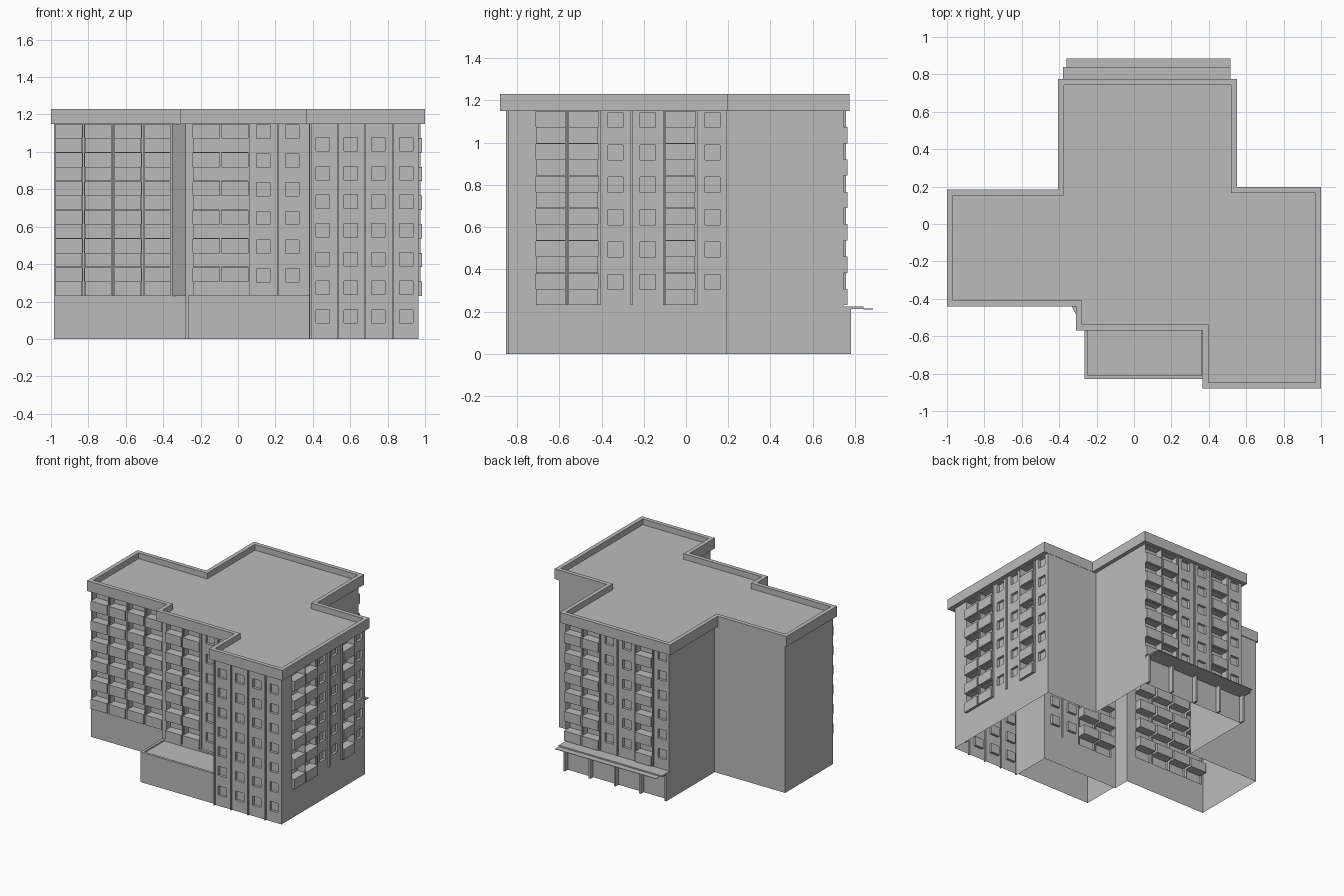
import bpy
import bmesh
from mathutils import Vector

cube = bpy.data.objects.get("Cube")
if cube:
    bpy.data.objects.remove(cube, do_unlink=True)

concrete = bpy.data.materials.new("concrete_grey")
concrete.use_nodes = True
GREY = (0.5, 0.5, 0.5, 1)
concrete.diffuse_color = GREY
concrete.node_tree.nodes["Principled BSDF"].inputs["Base Color"].default_value = GREY

BASE, EAVE, TOP, STOREY = 0.23, 1.15, 1.23, 0.1533
UP = Vector((0, 0, 1))


def finish(name, bm):
    bmesh.ops.remove_doubles(bm, verts=bm.verts, dist=0.0001)
    mesh = bpy.data.meshes.new(name)
    bm.to_mesh(mesh)
    bm.free()
    mesh.materials.append(concrete)
    obj = bpy.data.objects.new(name, mesh)
    bpy.context.collection.objects.link(obj)
    return obj


def prism(name, points, z0, z1, rim=0, drop=0, closed=True):
    """Extruded outline, optionally with a raised rim round a sunken top."""
    bm = bmesh.new()
    low = [bm.verts.new((x, y, z0)) for x, y in points]
    high = [bm.verts.new((x, y, z1)) for x, y in points]
    n = len(points)
    for i in range(n):
        j = (i + 1) % n
        bm.faces.new((low[i], low[j], high[j], high[i]))
    if closed:
        bm.faces.new(low[::-1])
    roof = bm.faces.new(high)
    bm.normal_update()
    if rim:
        bmesh.ops.inset_region(bm, faces=[roof], thickness=rim, use_even_offset=True)
        ext = bmesh.ops.extrude_face_region(bm, geom=[roof])
        moved = [g for g in ext["geom"] if isinstance(g, bmesh.types.BMVert)]
        bmesh.ops.translate(bm, verts=moved, vec=(0, 0, -drop))
        if roof.is_valid:
            bmesh.ops.delete(bm, geom=[roof], context="FACES_ONLY")
    return finish(name, bm)


def box(name, x0, x1, y0, y1, z0, z1):
    return prism(name, [(x0, y0), (x1, y0), (x1, y1), (x0, y1)], z0, z1)


def wall(name, start, end, features=()):
    """Wall sheet with rectangles (u0, u1, z0, z1, depth) sunk or raised."""
    a, b = Vector((*start, 0)), Vector((*end, 0))
    along = (b - a).normalized()
    out = along.cross(UP)
    length = (b - a).length
    us = sorted({0, round(length, 4)} | {round(u, 4) for f in features for u in f[:2]})
    zs = sorted({0, EAVE} | {round(z, 4) for f in features for z in f[2:4]})
    bm = bmesh.new()

    def face(corners):
        bm.faces.new([bm.verts.new(a + along * u + UP * z + out * d) for u, z, d in corners])

    def rect(u0, u1, z0, z1):
        return [(u0, z0), (u1, z0), (u1, z1), (u0, z1)]

    for u0, u1 in zip(us, us[1:]):
        for z0, z1 in zip(zs, zs[1:]):
            u, z = (u0 + u1) / 2, (z0 + z1) / 2
            if not any(f[0] < u < f[1] and f[2] < z < f[3] for f in features):
                face([(*c, 0) for c in rect(u0, u1, z0, z1)])
    for *bounds, depth in features:
        corners = rect(*bounds)
        face([(*c, -depth) for c in corners])
        for i, c in enumerate(corners):
            d = corners[(i + 1) % 4]
            face([(*c, 0), (*d, 0), (*d, -depth), (*c, -depth)])
    return finish(name, bm)


def windows(u, first, rows):
    h = 0.036
    return [(u - h, u + h, first + k * STOREY - h, first + k * STOREY + h, 0.02)
            for k in range(rows)]


def balconies(u):
    result, h = [], 0.07
    for k in range(6):
        z = BASE + k * STOREY
        result.append((u - h, u + h, z, z + 0.077, -0.02))
        result.append((u - h, u + h, z + 0.077, z + 0.15, 0.05))
    return result


def strips(positions, z0=BASE):
    return [(u - 0.005, u + 0.005, z0, EAVE, -0.012) for u in positions]


def bays(first, kinds, pitch=0.153):
    """Row of upper-floor bays: b = balcony, w = window."""
    result = strips([first + (i + 0.5) * pitch for i in range(len(kinds) - 1)])
    for i, kind in enumerate(kinds):
        u = first + i * pitch
        result += balconies(u) if kind == "b" else windows(u, BASE + 0.11, 6)
    return result


# Walls, counterclockwise from the front of the west wing
tower = strips([0.008, 0.153, 0.3, 0.448], 0)
for i in range(4):
    tower += windows(0.073 + i * 0.149, 0.12, 7)

outline = [
    ("west_wing_front", (-0.985, -0.41), bays(0.08, "bbbb", 0.158)),
    ("centre_step", (-0.28, -0.41), ()),
    ("centre_front", (-0.28, -0.54), bays(0.11, "bbww")),
    ("tower_step", (0.38, -0.54), ()),
    ("tower_front", (0.38, -0.84), tower),
    ("east_side", (0.965, -0.84), bays(0.2, "bbwwbw")),
    ("east_wing_back", (0.965, 0.195), ()),
    ("back_wing_east", (0.52, 0.195), ()),
    ("back_wing_end", (0.52, 0.745), bays(0.07, "bbwwbw")),
    ("back_wing_west", (-0.375, 0.745), ()),
    ("west_wing_back", (-0.375, 0.18), ()),
    ("west_side", (-0.985, 0.18), ()),
]
for i, (name, start, features) in enumerate(outline):
    wall(name, start, outline[(i + 1) % len(outline)][1], features)

# Slanted pier in the corner between west wing and centre
prism("corner_pier", [(-0.35, -0.41), (-0.28, -0.54), (-0.28, -0.41)], BASE, EAVE)

# Overhanging roof with parapet
prism("roof", [(-1, -0.44), (-0.31, -0.44), (-0.31, -0.57), (0.365, -0.57),
               (0.365, -0.88), (1, -0.88), (1, 0.197), (0.55, 0.197),
               (0.55, 0.775), (-0.405, 0.775), (-0.405, 0.185), (-1, 0.185)],
      EAVE, TOP, rim=0.032, drop=0.045)

# Single-storey front annex
prism("annex", [(-0.265, -0.83), (0.38, -0.83), (0.38, -0.54), (-0.265, -0.54)],
      0, 0.235, rim=0.02, drop=0.012, closed=False)

# Back entrance canopy on fins
box("canopy", -0.38, 0.515, 0.745, 0.84, 0.212, 0.224)
box("canopy_lip", -0.36, 0.515, 0.84, 0.885, 0.21, 0.214)
for i in range(5):
    x = -0.367 + i * 0.219
    box(f"canopy_fin_{i + 1}", x - 0.008, x + 0.008, 0.745, 0.78, 0, 0.212)
